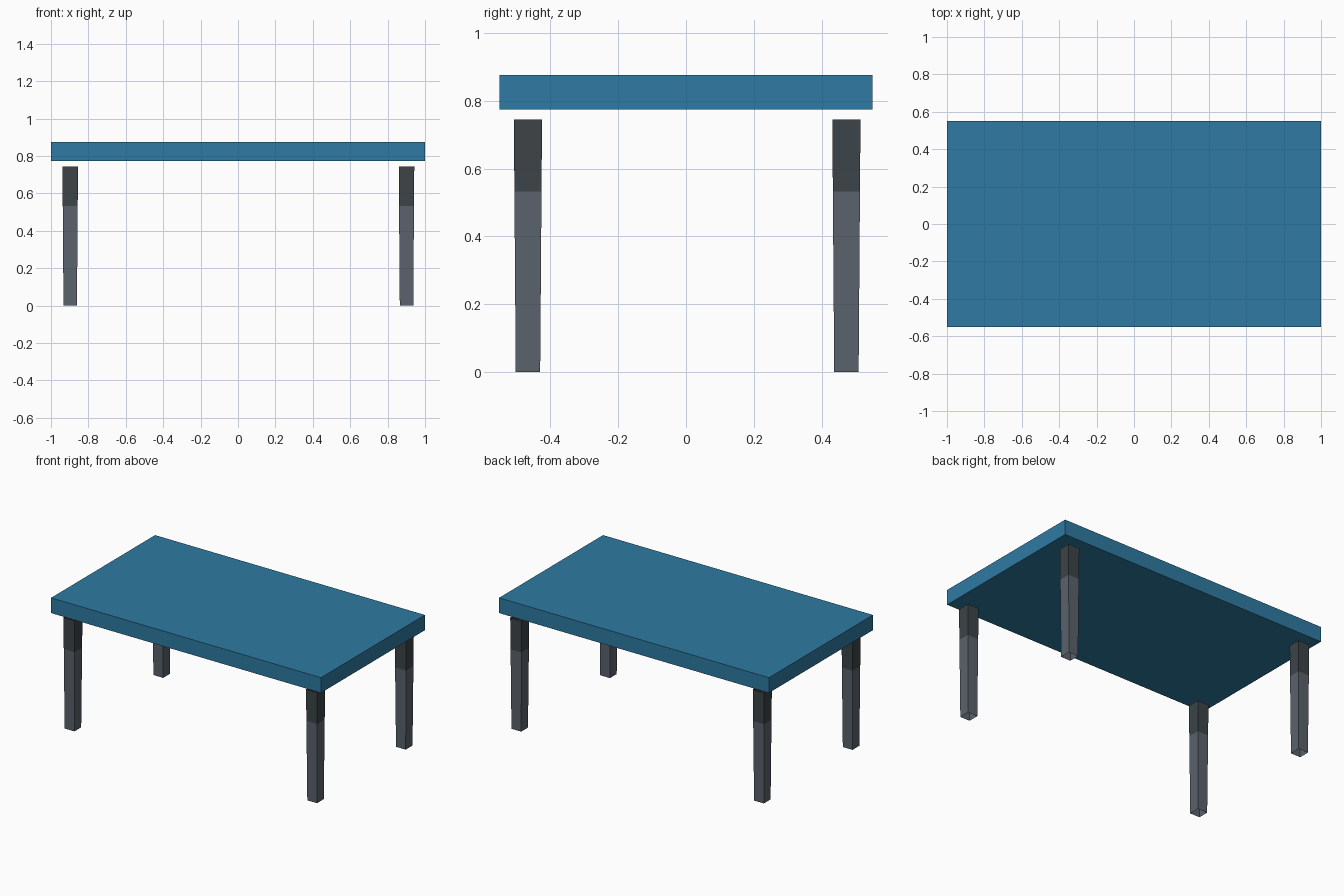
import bpy, bmesh

if "Cube" in bpy.data.objects:
    bpy.data.objects.remove(bpy.data.objects["Cube"])


def material(name, srgb):
    lin = [((c / 255 + 0.055) / 1.055) ** 2.4 for c in srgb]
    m = bpy.data.materials.new(name)
    m.diffuse_color = (*lin, 1)
    m.use_nodes = True
    m.node_tree.nodes["Principled BSDF"].inputs["Base Color"].default_value = m.diffuse_color
    return m


BLUE = material("blue", (46, 122, 162))
GREY = material("grey", (90, 98, 107))
DARK = material("dark_grey", (60, 68, 72))


def finish(bm, name, mats):
    me = bpy.data.meshes.new(name)
    bm.to_mesh(me)
    bm.free()
    for m in mats:
        me.materials.append(m)
    bpy.context.collection.objects.link(bpy.data.objects.new(name, me))


# Table top slab
bm = bmesh.new()
bmesh.ops.create_cube(bm, size=1)
for v in bm.verts:
    v.co = (v.co.x * 2, v.co.y * 1.1, 0.825 + v.co.z * 0.102)
finish(bm, "table_top", [BLUE])


# Tapered leg: hollow square tube, grey below and dark grey above
def leg(name, cx, cy):
    bm = bmesh.new()
    rings = []
    for z, h in ((0, 0.036), (0.533, 0.04), (0.745, 0.0415)):
        rings.append([bm.verts.new((cx + sx * h, cy + sy * h, z))
                      for sx, sy in ((-1, -1), (1, -1), (1, 1), (-1, 1))])
    for k in range(2):
        lo, hi = rings[k], rings[k + 1]
        for i in range(4):
            j = (i + 1) % 4
            bm.faces.new((lo[i], lo[j], hi[j], hi[i])).material_index = k
    finish(bm, name, [GREY, DARK])


for side, cx in (("left", -0.897), ("right", 0.901)):
    for end, cy in (("front", -0.466), ("back", 0.473)):
        leg(f"{end}_{side}_leg", cx, cy)
